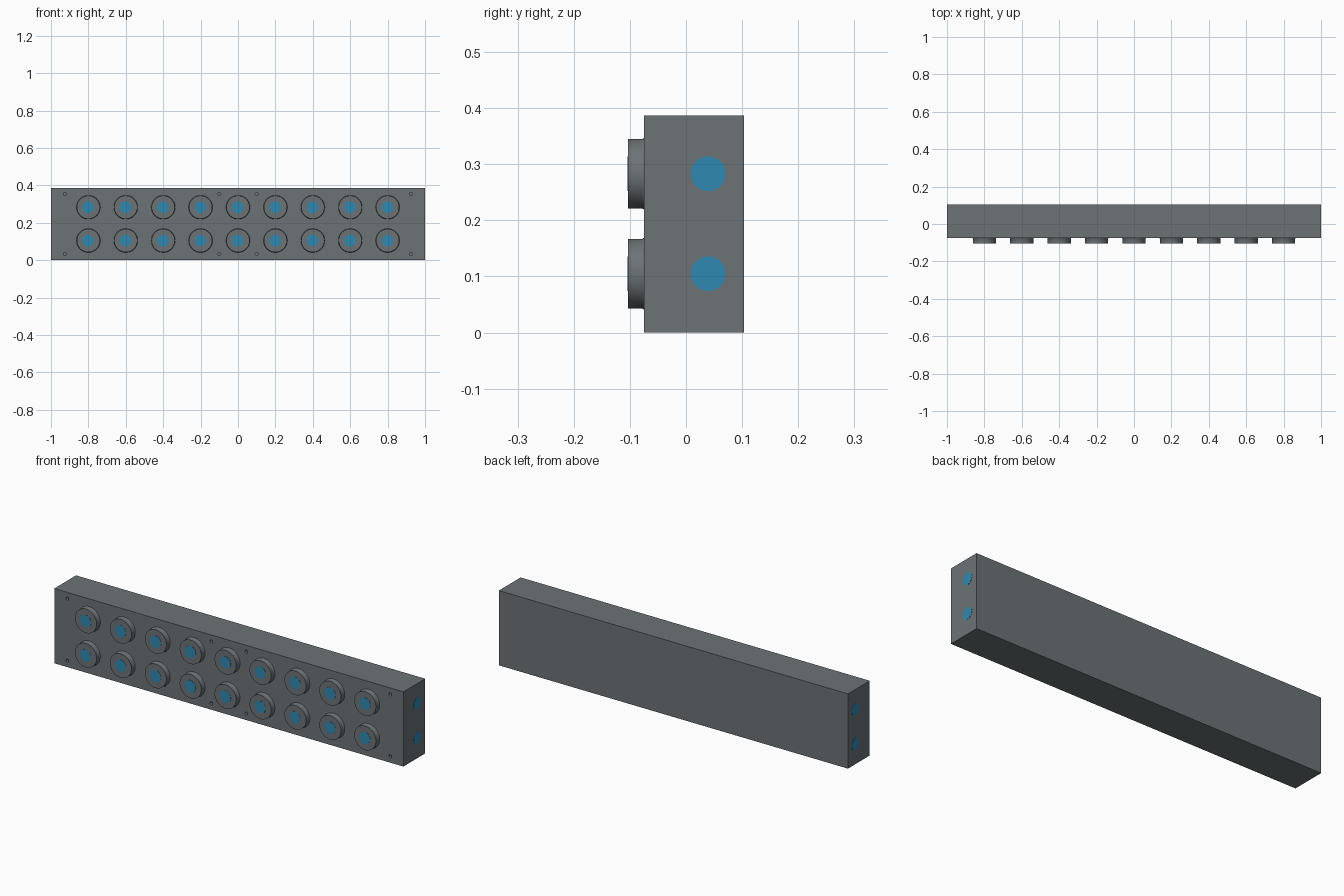
import bpy, math
from mathutils import Matrix, Vector

if "Cube" in bpy.data.objects:
    bpy.data.objects.remove(bpy.data.objects["Cube"], do_unlink=True)


def material(name, rgb):
    m = bpy.data.materials.new(name)
    m.use_nodes = True
    m.diffuse_color = (*rgb, 1)
    m.node_tree.nodes["Principled BSDF"].inputs["Base Color"].default_value = (*rgb, 1)
    return m


GREY = material("slate grey", (0.15, 0.17, 0.18))
BLUE = material("port blue", (0.03, 0.25, 0.44))
FRONT, BACK, HEIGHT = -0.075, 0.103, 0.387
ROWS = (0.105, 0.283)


def lathe(name, profile, location, axis, mat, sides=48):
    """Spin (radius, distance) pairs about an axis; the outer end is capped."""
    turn = Vector((0, 0, 1)).rotation_difference(Vector(axis)).to_matrix().to_4x4()
    place = Matrix.Translation(location) @ turn
    verts, faces = [], []
    for r, d in profile:
        for i in range(sides):
            a = 2 * math.pi * i / sides
            verts.append(place @ Vector((r * math.cos(a), r * math.sin(a), d)))
    for k in range(len(profile) - 1):
        for i in range(sides):
            j = (i + 1) % sides
            faces.append([k * sides + i, k * sides + j,
                          (k + 1) * sides + j, (k + 1) * sides + i])
    last = (len(profile) - 1) * sides
    faces.append([last + i for i in range(sides)])
    mesh = bpy.data.meshes.new(name)
    mesh.from_pydata(verts, [], faces)
    mesh.materials.append(mat)
    ob = bpy.data.objects.new(name, mesh)
    bpy.context.collection.objects.link(ob)
    bpy.ops.object.select_all(action='DESELECT')
    ob.select_set(True)
    bpy.context.view_layer.objects.active = ob
    bpy.ops.object.shade_smooth_by_angle(angle=math.radians(35))
    return ob


# Main block
bpy.ops.mesh.primitive_cube_add(size=1, location=(0, (FRONT + BACK) / 2, HEIGHT / 2))
body = bpy.context.object
body.name = "manifold_body"
body.scale = (2, BACK - FRONT, HEIGHT)
bpy.ops.object.transform_apply(location=True, scale=True)
body.data.materials.append(GREY)

# Mounting holes cut into the front
for x in (-0.925, -0.1, 0.1, 0.925):
    for z in (0.033, 0.354):
        bpy.ops.mesh.primitive_cylinder_add(
            vertices=24, radius=0.008, depth=0.06,
            location=(x, FRONT, z), rotation=(math.pi / 2, 0, 0))
        cutter = bpy.context.object
        cutter.name = "mounting_hole_cutter"
        cutter.data.materials.append(GREY)
        cut = body.modifiers.new("mounting_hole", 'BOOLEAN')
        cut.object = cutter
        cut.solver = 'EXACT'
        cutter.hide_render = True
        cutter.hide_set(True)

# Two rows of front ports, each a flanged boss with a blue centre
boss = ((0.064, 0), (0.062, 0.003), (0.062, 0.028))
for z in ROWS:
    for i in range(9):
        x = (i - 4) * 0.2
        lathe("port_boss", boss, (x, FRONT, z), (0, -1, 0), GREY)
        lathe("port_centre", ((0.031, 0), (0.031, 0.001)),
              (x, FRONT - 0.028, z), (0, -1, 0), BLUE)

# Blue end ports on both ends
for side in (-1, 1):
    for z in ROWS:
        lathe("end_port", ((0.031, 0), (0.031, 0.001)),
              (side, 0.04, z), (side, 0, 0), BLUE)
